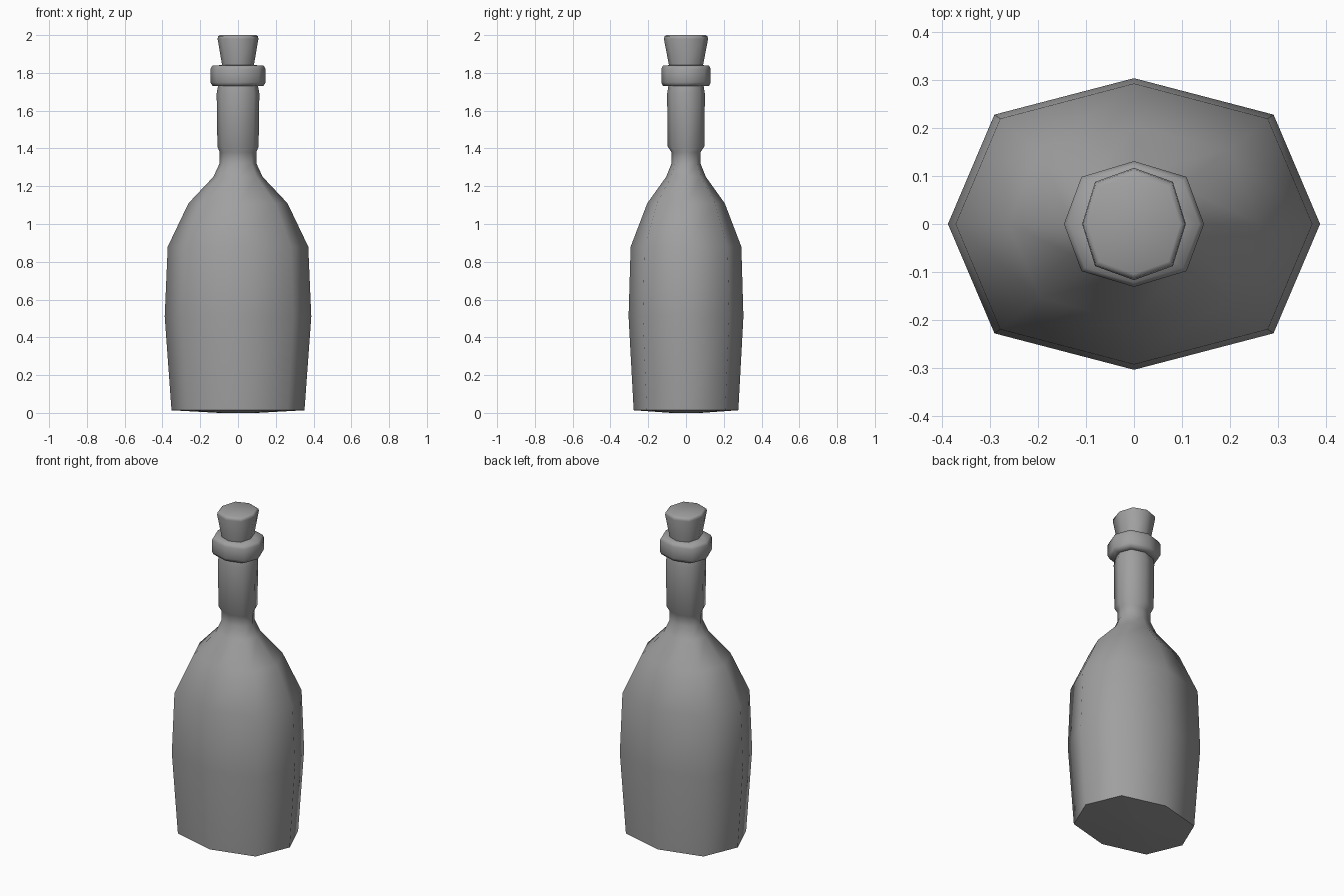
import bpy, bmesh, math

cube = bpy.data.objects.get("Cube")
if cube:
    bpy.data.objects.remove(cube, do_unlink=True)

grey = bpy.data.materials.new("plain grey")
grey.use_nodes = True
grey.diffuse_color = (0.35, 0.35, 0.35, 1)
grey.node_tree.nodes["Principled BSDF"].inputs["Base Color"].default_value = (0.35, 0.35, 0.35, 1)

# Squashed octagon: straight points on the axes, corners pushed out slightly
CORNER = 0.75
OCTAGON = [(1, 0), (CORNER, CORNER), (0, 1), (-CORNER, CORNER),
           (-1, 0), (-CORNER, -CORNER), (0, -1), (CORNER, -CORNER)]


def loft(name, rings, angle=60):
    """Skin octagonal rings given as (height, x radius, y radius), capped at both ends."""
    bm = bmesh.new()
    loops = [[bm.verts.new((x * rx, y * ry, z)) for x, y in OCTAGON] for z, rx, ry in rings]
    for low, high in zip(loops, loops[1:]):
        for i in range(8):
            j = (i + 1) % 8
            bm.faces.new((low[i], low[j], high[j], high[i]))
    bm.faces.new(loops[0][::-1])
    bm.faces.new(loops[-1])
    mesh = bpy.data.meshes.new(name)
    bm.to_mesh(mesh)
    bm.free()
    mesh.materials.append(grey)
    obj = bpy.data.objects.new(name, mesh)
    bpy.context.collection.objects.link(obj)
    bpy.ops.object.select_all(action='DESELECT')
    obj.select_set(True)
    bpy.context.view_layer.objects.active = obj
    bpy.ops.object.shade_smooth_by_angle(angle=math.radians(angle))
    return obj


# Body, shoulders and neck
loft("bottle", [
    (0, 0.10, 0.08), (0.014, 0.352, 0.277), (0.51, 0.388, 0.304), (0.88, 0.372, 0.293),
    (1.11, 0.262, 0.205), (1.25, 0.13, 0.105), (1.32, 0.098, 0.077), (1.38, 0.097, 0.077),
    (1.41, 0.109, 0.097), (1.69, 0.113, 0.1), (1.72, 0.108, 0.095), (1.76, 0.10, 0.09)])

# Rounded lip around the mouth
loft("lip", [
    (1.73, 0.108, 0.095), (1.732, 0.136, 0.122), (1.75, 0.146, 0.131),
    (1.82, 0.146, 0.131), (1.838, 0.136, 0.122), (1.842, 0.08, 0.08)])

# Tapered stopper
loft("stopper", [
    (1.80, 0.08, 0.085), (1.84, 0.084, 0.09), (1.98, 0.108, 0.117),
    (1.994, 0.106, 0.114), (2.0, 0.096, 0.104)])
